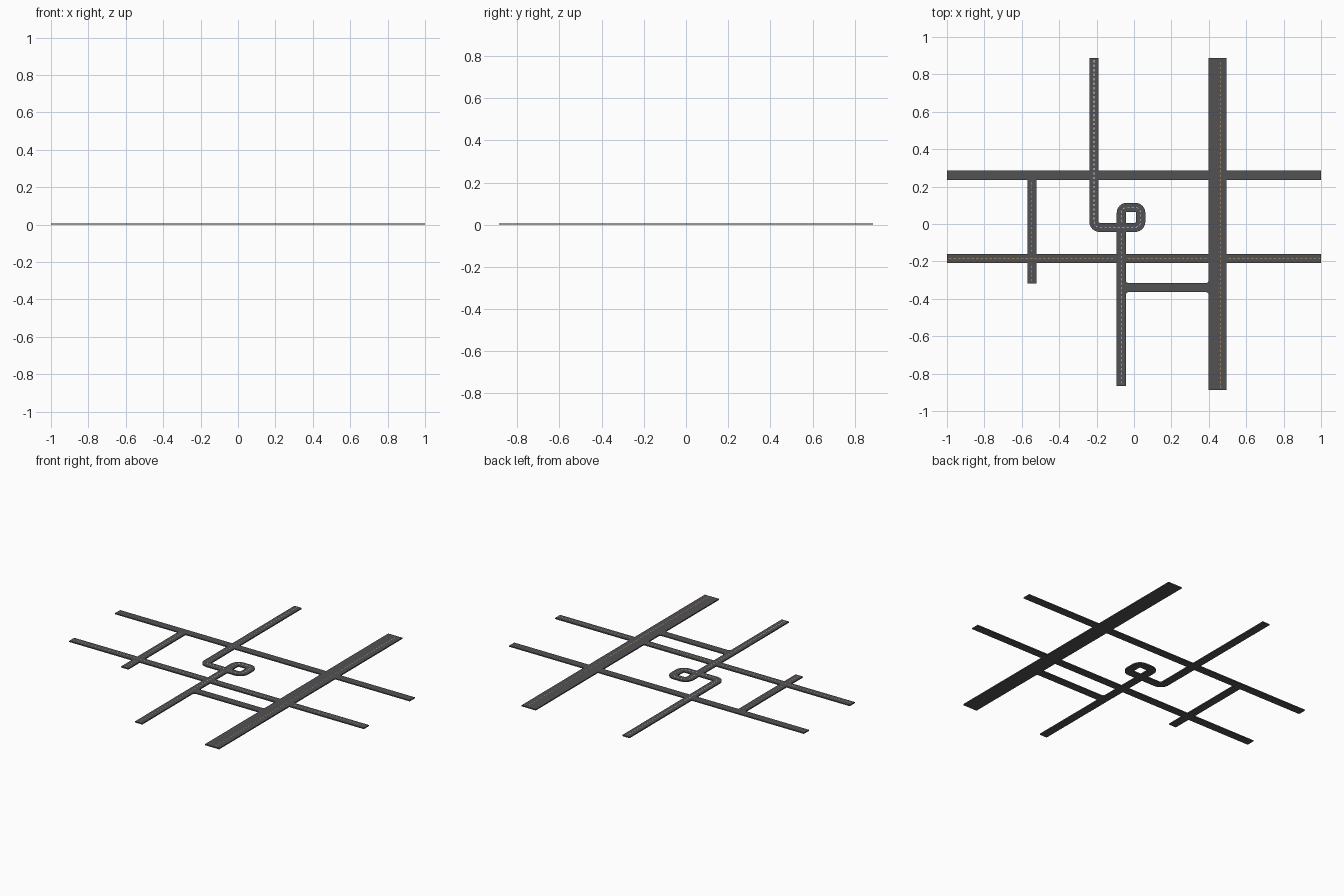
import bpy, bmesh, math
from mathutils import Vector

if "Cube" in bpy.data.objects:
    bpy.data.objects.remove(bpy.data.objects["Cube"])

T = 0.007      # slab thickness
W = 0.049      # width of a normal road
LIFT = 0.0005  # height of painted dashes above the asphalt

def material(name, rgb):
    m = bpy.data.materials.new(name)
    m.diffuse_color = (*rgb, 1)
    m.use_nodes = True
    m.node_tree.nodes["Principled BSDF"].inputs["Base Color"].default_value = m.diffuse_color
    return m

ASPHALT = material("asphalt grey", (0.085, 0.085, 0.092))
ORANGE = material("orange paint", (0.80, 0.42, 0.08))
WHITE = material("white paint", (0.75, 0.75, 0.75))

def finish(name, bm, mat):
    me = bpy.data.meshes.new(name)
    bm.normal_update()
    bm.to_mesh(me)
    bm.free()
    me.materials.append(mat)
    ob = bpy.data.objects.new(name, me)
    bpy.context.collection.objects.link(ob)

def rounded(points, r=0.03, steps=6):
    """Polyline whose right-angle corners are replaced by arcs."""
    pts = [Vector(p) for p in points]
    out = [pts[0]]
    for a, b, c in zip(pts, pts[1:], pts[2:]):
        u, v = (a - b).normalized(), (c - b).normalized()
        centre = b + (u + v) * r
        for i in range(steps + 1):
            t = i / steps * math.pi / 2
            out.append(centre - v * r * math.cos(t) - u * r * math.sin(t))
    return out + [pts[-1]]

def side_vectors(path):
    """Left-hand normals, mitred at each path point."""
    dirs = [(b - a).normalized() for a, b in zip(path, path[1:])]
    sides = []
    for i in range(len(path)):
        d0, d1 = dirs[max(i - 1, 0)], dirs[min(i, len(dirs) - 1)]
        m = (d0 + d1).normalized()
        sides.append(Vector((-m.y, m.x)) / m.dot(d0))
    return sides

def add_slab(bm, path, width):
    """Closed strip of road following the path."""
    rings = []
    for p, s in zip(path, side_vectors(path)):
        l, r = p + s * width / 2, p - s * width / 2
        rings.append([bm.verts.new((q.x, q.y, z))
                      for q, z in ((l, 0), (r, 0), (r, T), (l, T))])
    for a, b in zip(rings, rings[1:]):
        for i in range(4):
            j = (i + 1) % 4
            bm.faces.new((a[i], a[j], b[j], b[i]))
    bm.faces.new(rings[0][::-1])
    bm.faces.new(rings[-1])
    bmesh.ops.recalc_face_normals(bm, faces=bm.faces[:])

def add_dashes(bm, path, offset=0, dash=0.012, gap=0.012, width=0.003):
    """Thin painted plates spaced evenly along the path."""
    path = [p + s * offset for p, s in zip(path, side_vectors(path))]
    lens = [(b - a).length for a, b in zip(path, path[1:])]

    def at(d):
        for a, b, l in zip(path, path[1:], lens):
            if d <= l:
                return a.lerp(b, d / l)
            d -= l
        return path[-1]

    d = gap
    while d + dash < sum(lens):
        a, b = at(d), at(d + dash)
        u = (b - a).normalized() * width / 2
        s = Vector((-u.y, u.x))
        bm.faces.new([bm.verts.new((q.x, q.y, T + LIFT))
                      for q in (a - s, b - s, b + s, a + s)])
        d += dash + gap

def road(name, pieces, width=W, lines=((0, ORANGE),)):
    """One road made of pieces that butt against crossing roads."""
    bm = bmesh.new()
    for p in pieces:
        add_slab(bm, p, width)
    finish(name, bm, ASPHALT)
    for k, (off, mat) in enumerate(lines):
        bm = bmesh.new()
        for p in pieces:
            add_dashes(bm, p, off)
        finish(f"{name}_dashes_{k + 1}", bm, mat)

def along_x(y, *spans):
    return [[Vector((a, y)), Vector((b, y))] for a, b in spans]

def along_y(x, *spans):
    return [[Vector((x, a)), Vector((x, b))] for a, b in spans]

H = W / 2
HX0, HX1 = 0.398, 0.494            # highway edges
NX, CX, SX = -0.214, -0.068, -0.546  # north, centre and side road centres
TY, BY, LY = 0.261, -0.184, -0.340   # upper, lower and link road centres

# Wide highway with its orange line
road("highway", along_y((HX0 + HX1) / 2, (-0.888, 0.888)), HX1 - HX0,
     ((-0.0145, ORANGE),))

# East-west roads
road("upper_road", along_x(TY, (-1, NX - H), (NX + H, HX0), (HX1, 1)), lines=())
road("lower_road", along_x(BY, (-1, CX - H), (CX + H, HX0), (HX1, 1)))

# North road that turns into the small loop, then the centre road south
loop = rounded([(NX, 0.888), (NX, -0.018), (0.036, -0.018),
                (0.036, 0.089), (CX, 0.089), (CX, -0.018 + H)])
road("loop_road", [loop], lines=((0, WHITE),))
road("centre_road", along_y(CX, (-0.866, -0.018 - H)), lines=((0, WHITE),))

# Short side road and link road
road("side_road", along_y(SX, (-0.318, BY - H), (BY + H, TY - H)))
road("link_road", along_x(LY, (CX + H, HX0)), lines=())

# Small rounded fillets where the link road meets its neighbours
bm = bmesh.new()
R = 0.013
for x, sx in ((CX + H, 1), (HX0, -1)):
    for sy in (1, -1):
        y = LY + sy * H
        arc = [(x + sx * R * (1 - math.sin(t)), y + sy * R * (1 - math.cos(t)))
               for t in (i / 4 * math.pi / 2 for i in range(5))]
        face = bm.faces.new([bm.verts.new((*p, 0)) for p in [(x, y)] + arc])
        ext = bmesh.ops.extrude_face_region(bm, geom=[face], use_keep_orig=True)
        bmesh.ops.translate(bm, vec=(0, 0, T),
                            verts=[v for v in ext["geom"] if isinstance(v, bmesh.types.BMVert)])
bmesh.ops.recalc_face_normals(bm, faces=bm.faces[:])
finish("link_road_fillets", bm, ASPHALT)
